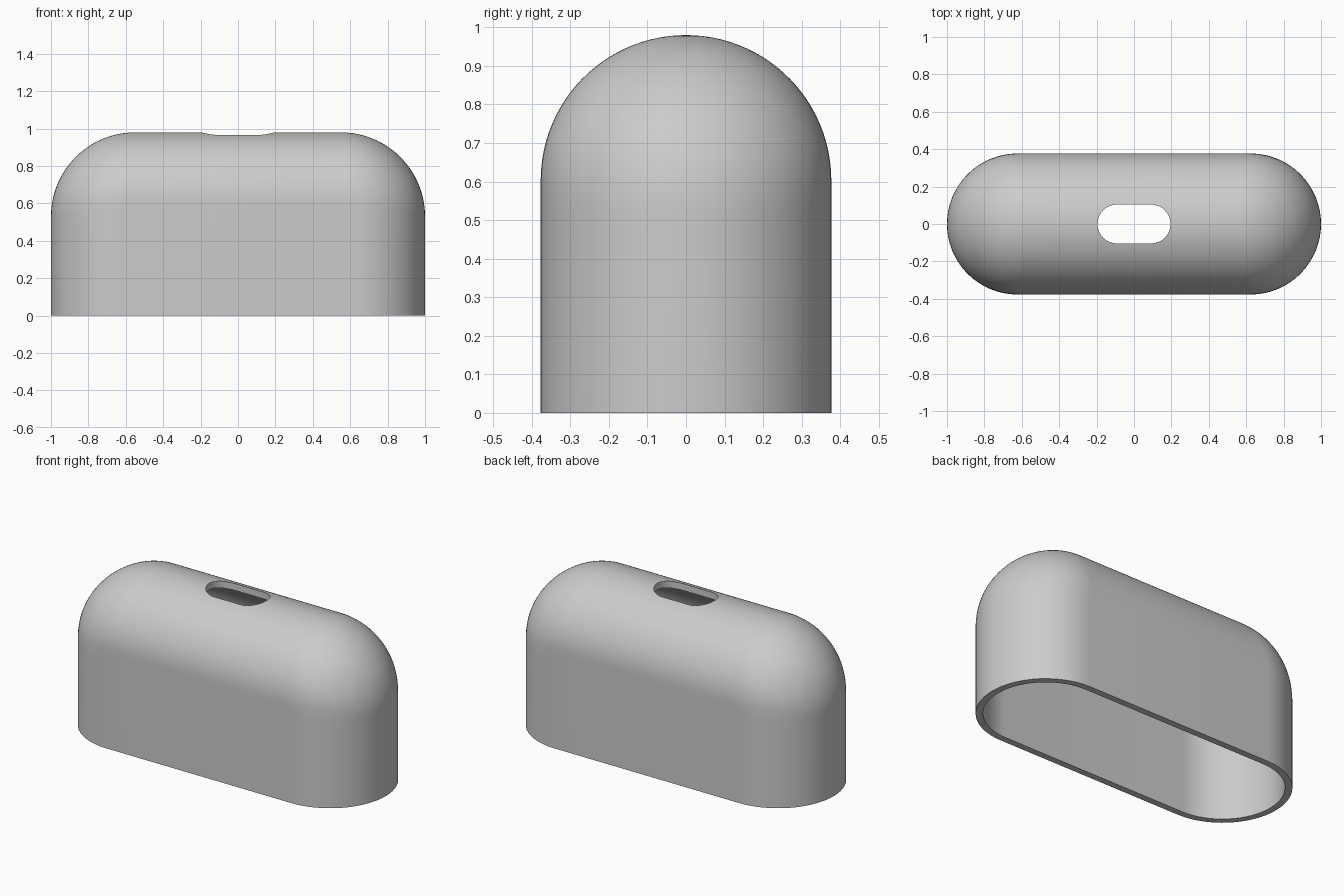
import bpy, bmesh, math

if "Cube" in bpy.data.objects:
    bpy.data.objects.remove(bpy.data.objects["Cube"])

WALL = 0.04
END_R, END_X, END_Z = 0.45, 0.55, 0.53     # rounding of the two ends
SIDE_R, SIDE_Z = 0.377, 0.603              # rounding across the width
ARC, LEVELS = 32, 28


def stadium(a, b):
    """Outline with half-length a, half-width b and semicircular ends."""
    pts = []
    for side in (0, math.pi):
        cx = (a - b) * (1 if side == 0 else -1)
        for i in range(ARC + 1):
            t = side - math.pi / 2 + math.pi * i / ARC
            pts.append((cx + b * math.cos(t), b * math.sin(t)))
    return pts


def skin(bm, inset):
    """Stacked outlines that close into a ridge; returns the rings."""
    re, rs = END_R - inset, SIDE_R - inset
    heights = [0.0] + [END_Z + re * math.sin(math.pi / 2 * i / LEVELS) for i in range(LEVELS + 1)]
    rings = []
    for z in heights:
        a = END_X + math.sqrt(max(re**2 - max(z - END_Z, 0)**2, 0))
        b = math.sqrt(max(rs**2 - max(z - SIDE_Z, 0)**2, 0))
        if z == heights[-1]:
            a, b = END_X, 0.0
        rings.append([bm.verts.new((x, y, z)) for x, y in stadium(a, b)])
    for r0, r1 in zip(rings, rings[1:]):
        bridge(bm, r0, r1)
    return rings


def bridge(bm, r0, r1):
    n = len(r0)
    for i in range(n):
        j = (i + 1) % n
        bm.faces.new((r0[i], r0[j], r1[j], r1[i]))


def finish(bm, name):
    bmesh.ops.remove_doubles(bm, verts=bm.verts, dist=1e-5)
    bmesh.ops.recalc_face_normals(bm, faces=bm.faces)
    mesh = bpy.data.meshes.new(name)
    bm.to_mesh(mesh)
    bm.free()
    obj = bpy.data.objects.new(name, mesh)
    bpy.context.collection.objects.link(obj)
    return obj


grey = bpy.data.materials.new("light grey")
grey.diffuse_color = (0.6, 0.6, 0.6, 1)
grey.use_nodes = True
grey.node_tree.nodes["Principled BSDF"].inputs["Base Color"].default_value = grey.diffuse_color

# Hollow cover, open at the bottom
bm = bmesh.new()
outer = skin(bm, 0.0)
inner = skin(bm, WALL)
bridge(bm, outer[0], inner[0])
cover = finish(bm, "cover_shell")
cover.data.materials.append(grey)

# Slot cutter through the top
bm = bmesh.new()
low, high = [[bm.verts.new((x, y, z)) for x, y in stadium(0.195, 0.104)] for z in (0.75, 1.1)]
bridge(bm, low, high)
bm.faces.new(low)
bm.faces.new(high)
cutter = finish(bm, "slot_cutter")
cutter.data.materials.append(grey)
cutter.hide_render = True

# Cut the slot and apply
cut = cover.modifiers.new("slot", 'BOOLEAN')
cut.operation, cut.solver, cut.object = 'DIFFERENCE', 'EXACT', cutter
bpy.context.view_layer.objects.active = cover
cover.select_set(True)
bpy.ops.object.modifier_apply(modifier="slot")
bpy.data.objects.remove(cutter)
bpy.ops.object.shade_smooth_by_angle(angle=math.radians(30))
